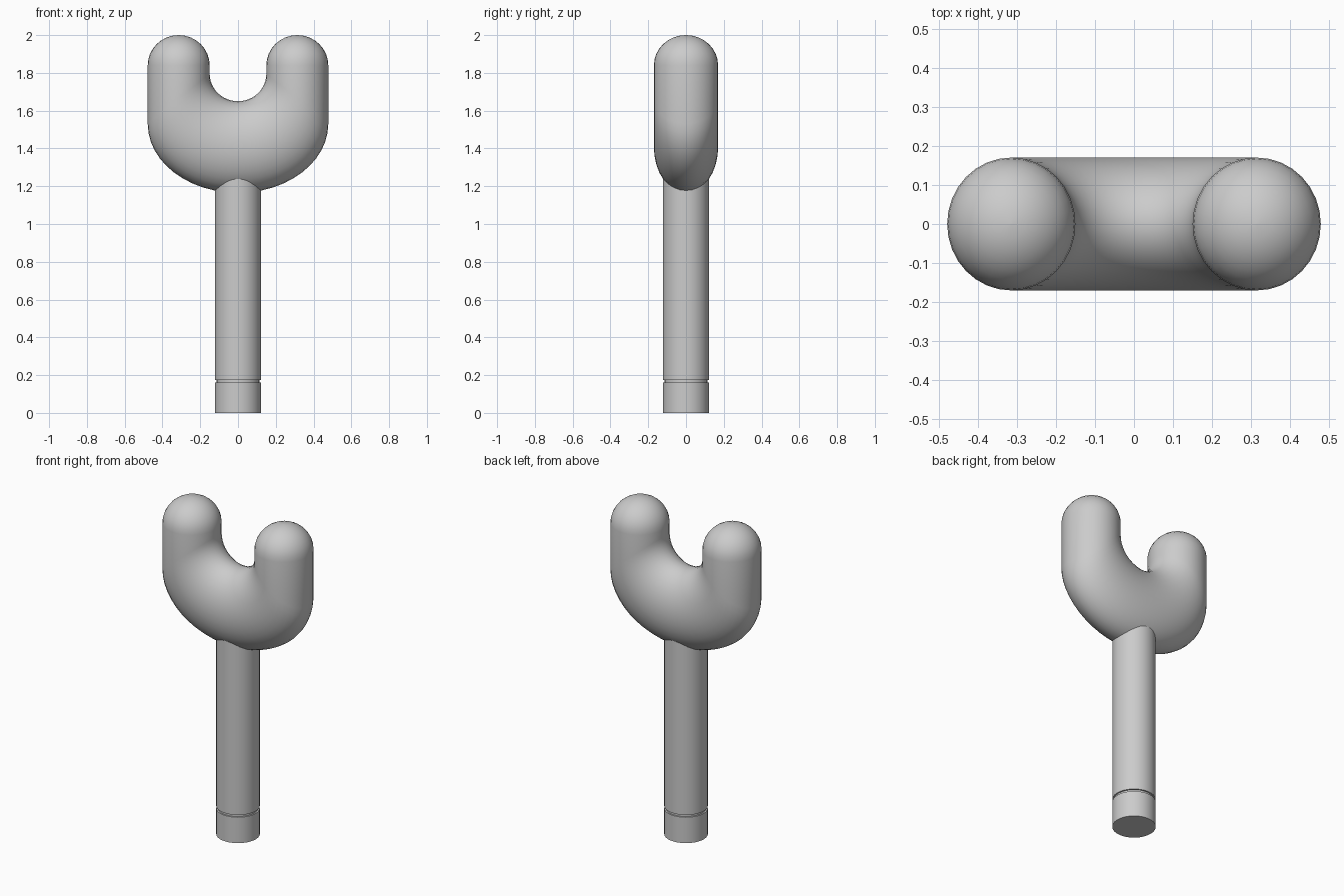
import bpy, bmesh
from math import sin, cos, pi

if "Cube" in bpy.data.objects:
    bpy.data.objects.remove(bpy.data.objects["Cube"])

SEG = 32


def loft(name, rings, angle):
    """Skin a closed solid through a list of rings (lists of points)."""
    bm = bmesh.new()
    loops = [[bm.verts.new(p) for p in ring] for ring in rings]
    for a, b in zip(loops, loops[1:]):
        for i in range(len(a)):
            j = (i + 1) % len(a)
            bm.faces.new((a[i], a[j], b[j], b[i]))
    bm.faces.new(loops[0])
    bm.faces.new(loops[-1])
    bmesh.ops.recalc_face_normals(bm, faces=bm.faces)
    mesh = bpy.data.meshes.new(name)
    bm.to_mesh(mesh)
    bm.free()
    obj = bpy.data.objects.new(name, mesh)
    bpy.context.collection.objects.link(obj)
    bpy.ops.object.select_all(action='DESELECT')
    obj.select_set(True)
    bpy.context.view_layer.objects.active = obj
    bpy.ops.object.shade_smooth_by_angle(angle=angle)
    return obj


def section(inner, outer, ry):
    """Elliptical ring spanning the inner and outer (x, z) points."""
    cx, cz = (inner[0] + outer[0]) / 2, (inner[1] + outer[1]) / 2
    dx, dz = (outer[0] - inner[0]) / 2, (outer[1] - inner[1]) / 2
    angles = [2 * pi * i / SEG for i in range(SEG)]
    return [(cx + dx * cos(t), ry * sin(t), cz + dz * cos(t)) for t in angles]


# Forked head: domed arm tips joined by a thick U-shaped bend
def tip(side):
    rings = []
    for k in range(9):
        a = pi / 2 * (1 - k / 8) * 0.985
        r, z = cos(a), 1.84 + 0.16 * sin(a)
        rings.append(section((side * (0.314 - 0.164 * r), z),
                             (side * (0.314 + 0.164 * r), z), 0.17 * r))
    return rings


bend = []
for k in range(25):
    a = pi * k / 24
    bend.append(section((0.15 * cos(a), 1.795 - 0.145 * sin(a)),
                        (0.478 * cos(a), 1.53 - 0.365 * sin(a)), 0.17))
loft("forked_head", tip(1) + bend + tip(-1)[::-1], pi / 4)

# Handle: round shaft with a fine groove near the foot
profile = [(0.122, 0), (0.122, 0.16), (0.113, 0.16), (0.113, 0.174),
           (0.122, 0.174), (0.122, 1.36)]
loft("handle", [[(r * cos(2 * pi * i / SEG), r * sin(2 * pi * i / SEG), z)
                 for i in range(SEG)] for r, z in profile], pi / 6)
